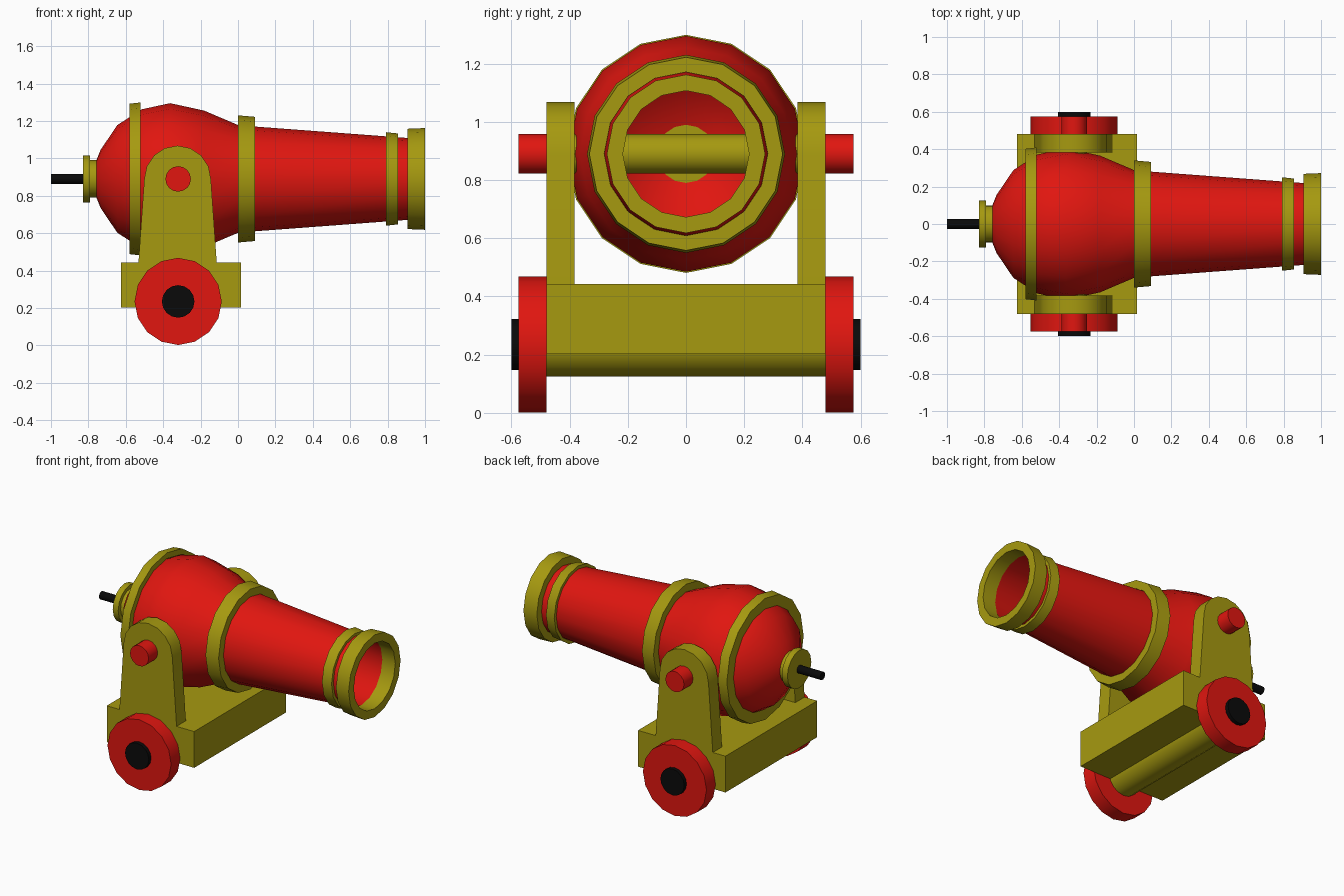
import bpy, bmesh, math
from mathutils import Vector

if "Cube" in bpy.data.objects:
    bpy.data.objects.remove(bpy.data.objects["Cube"])


def material(name, color):
    m = bpy.data.materials.new(name)
    m.diffuse_color = (*color, 1)
    m.use_nodes = True
    m.node_tree.nodes["Principled BSDF"].inputs["Base Color"].default_value = m.diffuse_color
    return m


RED = material("red_paint", (0.75, 0.008, 0.005))
GOLD = material("gold_paint", (0.38, 0.32, 0.005))
BLACK = material("black_paint", (0.003, 0.003, 0.003))
AXIS_Z = 0.89      # barrel height
PIVOT_X = -0.32    # trunnion and wheel position
SIDES = 16


def finish(name, bm, mat, smooth=True):
    bmesh.ops.remove_doubles(bm, verts=bm.verts, dist=1e-5)
    me = bpy.data.meshes.new(name)
    bm.to_mesh(me)
    bm.free()
    me.materials.append(mat)
    ob = bpy.data.objects.new(name, me)
    bpy.context.collection.objects.link(ob)
    if smooth:
        bpy.ops.object.select_all(action='DESELECT')
        ob.select_set(True)
        bpy.context.view_layer.objects.active = ob
        bpy.ops.object.shade_smooth_by_angle(angle=math.radians(32))
    return ob


def lathe(name, profile, mat, axis='X', center=(0, 0, AXIS_Z), closed=False):
    """Revolve (along, radius) points round the x or y axis."""
    bm = bmesh.new()
    c = Vector(center)
    rings = []
    for along, r in profile:
        ring = []
        for i in range(SIDES):
            a = 2 * math.pi * i / SIDES
            u, v = r * math.cos(a), r * math.sin(a)
            p = (along, u, v) if axis == 'X' else (v, along, u)
            ring.append(bm.verts.new(c + Vector(p)))
        rings.append(ring)
    pairs = list(zip(rings, rings[1:]))
    if closed:
        pairs.append((rings[-1], rings[0]))
    for lo, hi in pairs:
        for i in range(SIDES):
            j = (i + 1) % SIDES
            bm.faces.new((lo[i], lo[j], hi[j], hi[i]) [::-1])
    return bm, rings, name, mat


def shell(*args, **kw):
    bm, _, name, mat = lathe(*args, **kw)
    return finish(name, bm, mat)


def solid(*args, **kw):
    bm, rings, name, mat = lathe(*args, **kw)
    bm.faces.new(rings[0])
    bm.faces.new(rings[-1])
    bmesh.ops.recalc_face_normals(bm, faces=bm.faces)
    return finish(name, bm, mat)


def band(name, x0, x1, r0, r1, i0, i1):
    bm, _, name, mat = lathe(name, [(x0, i0), (x0, r0), (x1, r1), (x1, i1)], GOLD, closed=True)
    bmesh.ops.recalc_face_normals(bm, faces=bm.faces)
    return finish(name, bm, mat)


# barrel: thin hollow shell with a round breech and tapered bore
barrel = shell("barrel", [(-0.757, 0.10), (-0.735, 0.155), (-0.645, 0.288), (-0.515, 0.372),
                          (-0.363, 0.405), (-0.18, 0.365), (0.0, 0.288), (0.09, 0.28),
                          (0.92, 0.218)], RED)
bm = bmesh.new()
bm.from_mesh(barrel.data)
if bm.faces and sum(f.normal.dot(f.calc_center_median() - Vector((f.calc_center_median().x, 0, AXIS_Z)))
                    for f in bm.faces) < 0:
    bmesh.ops.reverse_faces(bm, faces=bm.faces)
bm.to_mesh(barrel.data)
bm.free()

# gold bands
band("breech_band", -0.58, -0.52, 0.402, 0.409, 0.332, 0.371)
band("middle_band", 0.0, 0.09, 0.340, 0.332, 0.289, 0.281)
band("muzzle_band", 0.79, 0.855, 0.250, 0.243, 0.229, 0.224)
band("muzzle_ring", 0.905, 1.0, 0.268, 0.272, 0.217, 0.217)

# breech cap and fuse
solid("breech_cap", [(-0.83, 0.125), (-0.79, 0.125), (-0.79, 0.10), (-0.755, 0.10)], GOLD)
solid("fuse", [(-1.0, 0.026), (-0.825, 0.026)], BLACK)

# trunnion bar and axle across the carriage
pivot, axle = (PIVOT_X, 0, AXIS_Z), (PIVOT_X, 0, 0.235)
solid("trunnion_bar", [(-0.47, 0.068), (0.47, 0.068)], GOLD, 'Y', pivot)
solid("axle", [(-0.48, 0.11), (0.48, 0.11)], GOLD, 'Y', axle)

# carriage base
bm = bmesh.new()
bmesh.ops.create_cube(bm, size=1)
bmesh.ops.scale(bm, vec=(0.64, 0.96, 0.24), verts=bm.verts)
bmesh.ops.translate(bm, vec=(-0.305, 0, 0.322), verts=bm.verts)
finish("carriage_base", bm, GOLD, smooth=False)

# mirrored side parts: cheek, trunnion end, wheel, hub
for s, side in ((-1, "right"), (1, "left")):
    outline = [(-0.533, 0.43)]
    for i in range(9):
        a = math.pi * (1 - i / 8)
        outline.append((-0.323 + 0.178 * math.cos(a), AXIS_Z + 0.178 * math.sin(a)))
    outline.append((-0.113, 0.43))
    bm = bmesh.new()
    face = bm.faces.new([bm.verts.new((x, s * 0.383, z)) for x, z in outline])
    ext = bmesh.ops.extrude_face_region(bm, geom=[face], use_keep_orig=True)
    bmesh.ops.translate(bm, vec=(0, s * 0.097, 0),
                        verts=[g for g in ext["geom"] if isinstance(g, bmesh.types.BMVert)])
    bmesh.ops.recalc_face_normals(bm, faces=bm.faces)
    finish(side + "_cheek", bm, GOLD)
    solid(side + "_trunnion_end", [(s * 0.46, 0.068), (s * 0.575, 0.068)], RED, 'Y', pivot)
    solid(side + "_wheel", [(s * 0.48, 0.233), (s * 0.575, 0.233)], RED, 'Y', axle)
    solid(side + "_hub", [(s * 0.56, 0.087), (s * 0.60, 0.087)], BLACK, 'Y', axle)
